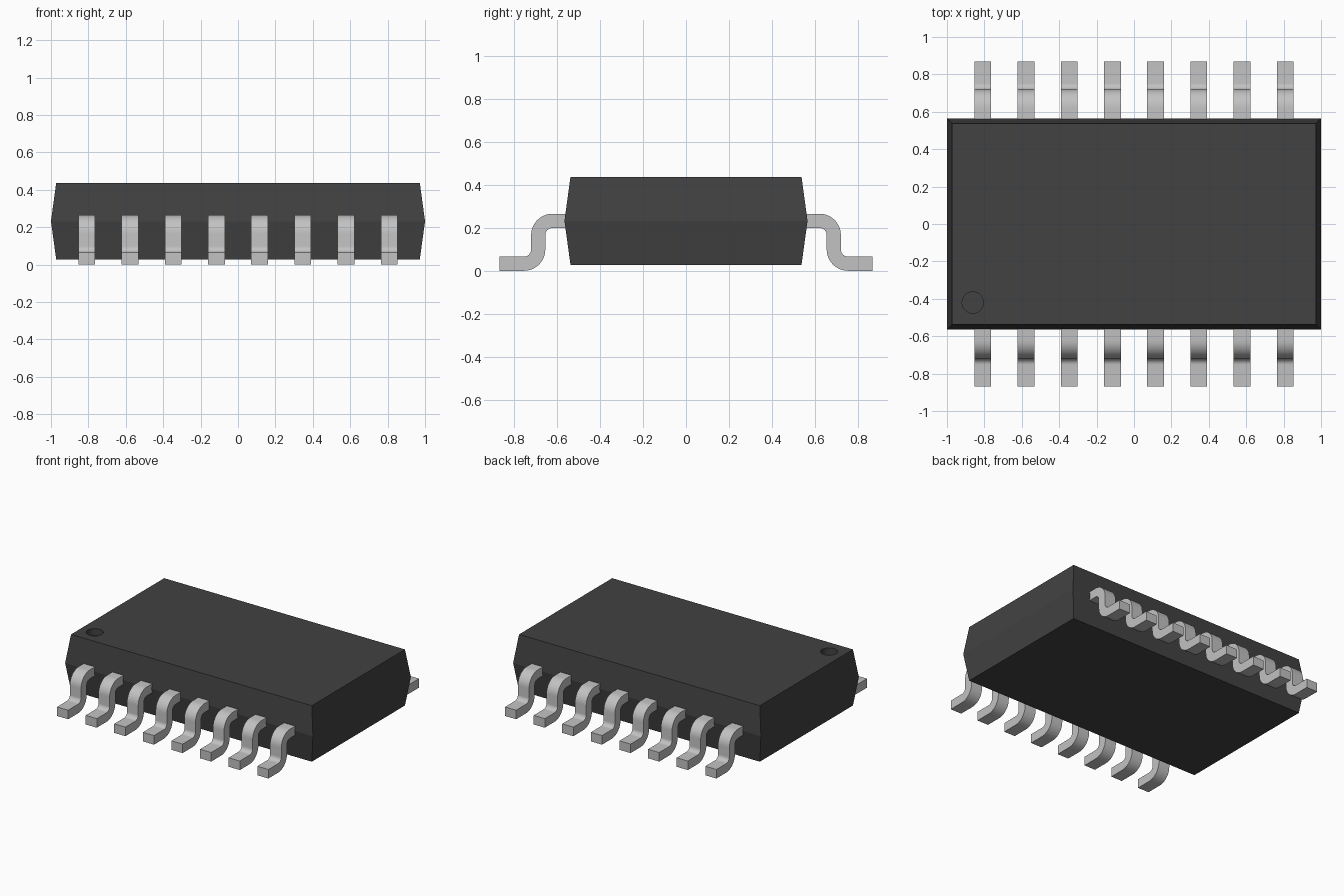
import bpy, bmesh, math

if "Cube" in bpy.data.objects:
    bpy.data.objects.remove(bpy.data.objects["Cube"], do_unlink=True)


def material(name, value, rough):
    m = bpy.data.materials.new(name)
    m.use_nodes = True
    col = (value, value, value, 1)
    m.diffuse_color = col
    b = m.node_tree.nodes["Principled BSDF"]
    b.inputs["Base Color"].default_value = col
    b.inputs["Roughness"].default_value = rough
    return m


black = material("black plastic", 0.054, 0.6)
tin = material("light grey metal", 0.54, 0.5)


def finish(bm, name, mat):
    bmesh.ops.recalc_face_normals(bm, faces=bm.faces)
    me = bpy.data.meshes.new(name)
    bm.to_mesh(me)
    bm.free()
    me.materials.append(mat)
    ob = bpy.data.objects.new(name, me)
    bpy.context.collection.objects.link(ob)
    return ob


# Package body: three rectangles lofted, widest at the parting line
bm = bmesh.new()
rings = []
for hx, hy, z in ((0.972, 0.537, 0.028), (1.0, 0.565, 0.232), (0.972, 0.537, 0.437)):
    rings.append([bm.verts.new((sx * hx, sy * hy, z))
                  for sx, sy in ((-1, -1), (1, -1), (1, 1), (-1, 1))])
for lo, hi in zip(rings, rings[1:]):
    for i in range(4):
        j = (i + 1) % 4
        bm.faces.new((lo[i], lo[j], hi[j], hi[i]))
bm.faces.new(rings[0])
bm.faces.new(rings[-1])
body = finish(bm, "package_body", black)

# Round index dimple sunk into the top near the front right corner
bpy.ops.mesh.primitive_cylinder_add(vertices=40, radius=0.057, depth=0.1,
                                    location=(-0.862, -0.42, 0.437))
cutter = bpy.context.object
cutter.name = "dimple_cutter"
cutter.hide_render = True
cutter.data.materials.append(black)
mod = body.modifiers.new("dimple", 'BOOLEAN')
mod.operation = 'DIFFERENCE'
mod.solver = 'EXACT'
mod.object = cutter
bpy.context.view_layer.objects.active = body
bpy.ops.object.modifier_apply(modifier=mod.name)
bpy.data.objects.remove(cutter, do_unlink=True)

# Gull-wing lead profile in (y, z): offset both ways from a centre line
T, R, STEPS = 0.066, 0.066, 10
Y_BEND, Z_TOP, Z_FOOT, Y_TIP = 0.687, 0.232, T / 2, 0.868


def lead_side(off):
    """One long edge of the profile; off is positive on the upper side."""
    pts = [(0.50, Z_TOP + off)]
    for k in range(STEPS + 1):          # shoulder bend
        a = math.pi / 2 * (1 - k / STEPS)
        pts.append((Y_BEND - R + (R + off) * math.cos(a),
                    Z_TOP - R + (R + off) * math.sin(a)))
    for k in range(STEPS + 1):          # foot bend
        a = math.pi + math.pi / 2 * k / STEPS
        pts.append((Y_BEND + R + (R - off) * math.cos(a),
                    Z_FOOT + R + (R - off) * math.sin(a)))
    pts.append((Y_TIP, Z_FOOT + off))
    return pts


upper, lower = lead_side(T / 2), lead_side(-T / 2)
HALF_W, PITCH = 0.045, 0.231


def make_lead(name, x, side):
    bm = bmesh.new()
    rows = []
    for (uy, uz), (ly, lz) in zip(upper, lower):
        rows.append([bm.verts.new(p) for p in (
            (x - HALF_W, side * uy, uz), (x + HALF_W, side * uy, uz),
            (x + HALF_W, side * ly, lz), (x - HALF_W, side * ly, lz))])
    for a, b in zip(rows, rows[1:]):
        for i in range(4):
            j = (i + 1) % 4
            bm.faces.new((a[i], a[j], b[j], b[i]))
    bm.faces.new(rows[0])
    bm.faces.new(rows[-1])
    return finish(bm, name, tin)


# Eight leads along the front and eight along the back
leads = []
for side, label in ((-1, "front"), (1, "back")):
    for i in range(8):
        leads.append(make_lead(f"{label}_lead_{i + 1}", (i - 3.5) * PITCH, side))

# Smooth bends, crisp edges
bpy.ops.object.select_all(action='DESELECT')
for ob in leads:
    ob.select_set(True)
bpy.context.view_layer.objects.active = leads[0]
bpy.ops.object.shade_smooth_by_angle(angle=math.radians(30))
